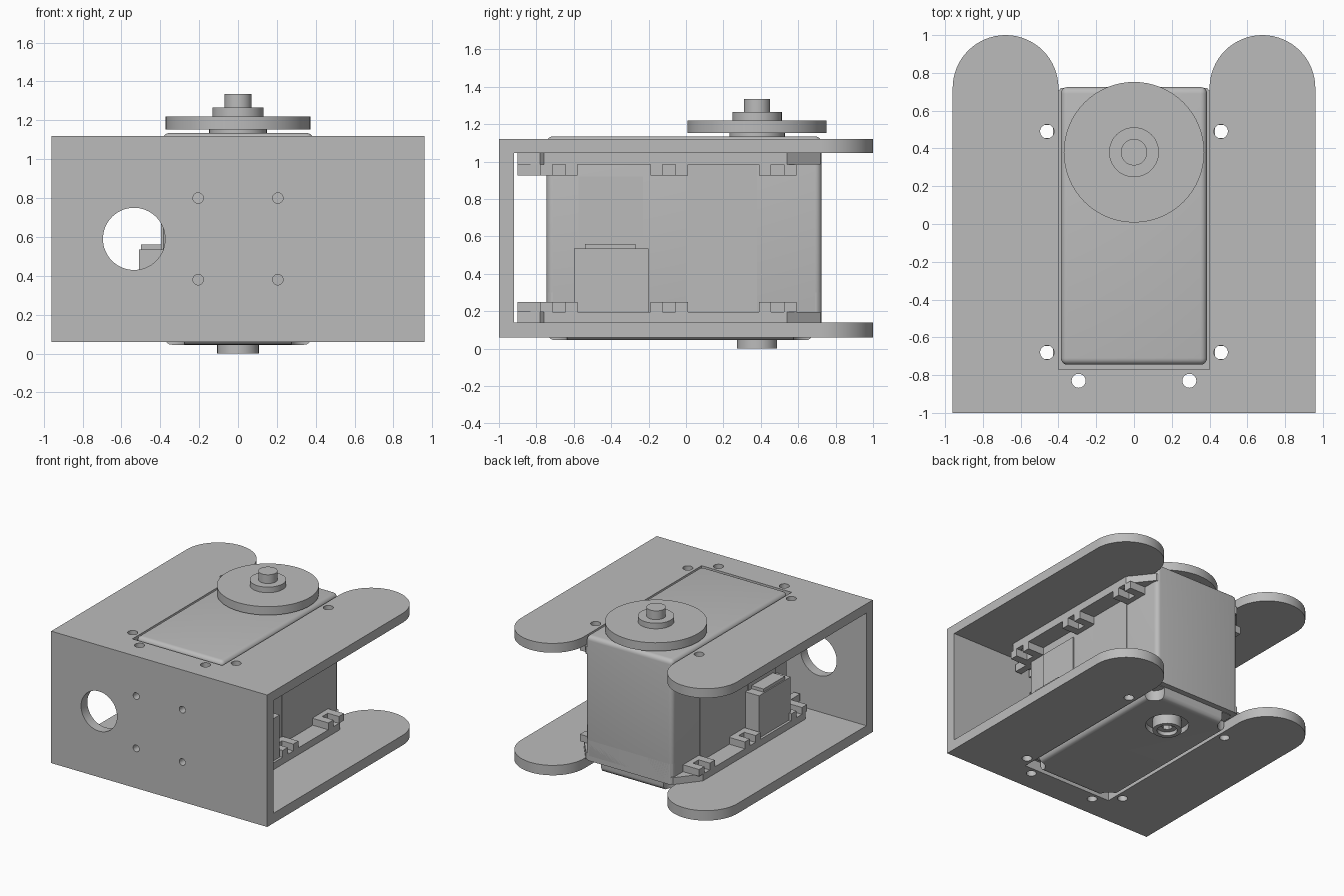
import bpy, bmesh, math
from mathutils import Matrix

cube = bpy.data.objects.get("Cube")
if cube:
    bpy.data.objects.remove(cube, do_unlink=True)

grey = bpy.data.materials.new("plain grey")
grey.use_nodes = True
GREY = (0.5, 0.5, 0.5, 1)
grey.diffuse_color = GREY
grey.node_tree.nodes["Principled BSDF"].inputs["Base Color"].default_value = GREY


def finish(name, bm):
    bmesh.ops.recalc_face_normals(bm, faces=bm.faces)
    mesh = bpy.data.meshes.new(name)
    bm.to_mesh(mesh)
    bm.free()
    obj = bpy.data.objects.new(name, mesh)
    bpy.context.collection.objects.link(obj)
    mesh.materials.append(grey)
    return obj


def box(name, x, y, z, bevel=0, vertical_only=False):
    bm = bmesh.new()
    bmesh.ops.create_cube(bm, size=1)
    for v in bm.verts:
        for i, (lo, hi) in enumerate((x, y, z)):
            v.co[i] = hi if v.co[i] > 0 else lo
    if bevel:
        edges = [e for e in bm.edges if not vertical_only
                 or abs(e.verts[0].co.z - e.verts[1].co.z) > 0.01]
        bmesh.ops.bevel(bm, geom=edges, offset=bevel, segments=5,
                        profile=0.5, affect='EDGES')
    return finish(name, bm)


def cylinder(name, x, y, z, radius, along_y=False, segments=64):
    """Upright cylinder; with along_y the span runs along y and y holds the height."""
    lo, hi = z
    bm = bmesh.new()
    bmesh.ops.create_cone(bm, cap_ends=True, segments=segments,
                          radius1=radius, radius2=radius, depth=hi - lo)
    if along_y:
        bm.transform(Matrix.Rotation(math.pi / 2, 4, 'X'))
        bm.transform(Matrix.Translation((x, (lo + hi) / 2, y)))
    else:
        bm.transform(Matrix.Translation((x, y, (lo + hi) / 2)))
    return finish(name, bm)


def slab(name, outline, z):
    bm = bmesh.new()
    face = bm.faces.new([bm.verts.new((x, y, z[0])) for x, y in outline])
    top = bmesh.ops.extrude_face_region(bm, geom=[face])["geom"]
    for v in top:
        if isinstance(v, bmesh.types.BMVert):
            v.co.z = z[1]
    return finish(name, bm)


def combine(obj, others, operation='DIFFERENCE'):
    for other in others:
        other.hide_render = True
        mod = obj.modifiers.new("bool", 'BOOLEAN')
        mod.operation = operation
        mod.solver = 'EXACT'
        mod.object = other
        bpy.context.view_layer.objects.active = obj
        bpy.ops.object.modifier_apply(modifier=mod.name)
        bpy.data.objects.remove(other, do_unlink=True)


def smooth(obj, angle=35):
    bpy.ops.object.select_all(action='DESELECT')
    obj.select_set(True)
    bpy.context.view_layer.objects.active = obj
    bpy.ops.object.shade_smooth_by_angle(angle=math.radians(angle))


def mirrored(points):
    """Close a half outline by mirroring it across x = 0."""
    return points + [(-x, y) for x, y in reversed(points)]


SCREWS = [(s * x, y) for s in (1, -1)
          for x, y in ((0.46, 0.49), (0.46, -0.68), (0.293, -0.83))]
LEVELS = (("bottom", 0.06, 0.14), ("top", 1.045, 1.12))
AXIS_Y = 0.38


def screw_cutters(z):
    return [cylinder("cutter", x, y, z, 0.037, segments=32) for x, y in SCREWS]


# Bracket: two forked plates with rounded arms
arc = [(0.68 + 0.28 * math.cos(a), 0.72 + 0.28 * math.sin(a))
       for a in (math.pi * i / 32 for i in range(33))]
fork = mirrored([(0.96, -1)] + arc + [(0.40, -0.77)])
for label, lo, hi in LEVELS:
    plate = slab(label + "_forked_plate", fork, (lo, hi))
    combine(plate, screw_cutters((lo - 0.1, hi + 0.1)))
    smooth(plate)

# Bracket front wall with cable hole and mounting holes
wall = box("front_wall", (-0.96, 0.96), (-1, -0.92), (0.06, 1.12))
holes = [cylinder("cutter", -0.535, 0.59, (-1.1, -0.85), 0.16, True)]
holes += [cylinder("cutter", x, z, (-1.1, -0.85), 0.027, True, 24)
          for x in (-0.205, 0.205) for z in (0.38, 0.80)]
combine(wall, holes)
smooth(wall)

# Motor case, with scooped lower corners and a recess around the rear pivot
case = box("motor_case", (-0.387, 0.387), (-0.745, 0.725), (0.14, 1.135), 0.035)
smooth(case)
cap = box("motor_bottom_cap", (-0.38, 0.38), (-0.74, 0.68), (0.045, 0.2), 0.04)
scoops = [cylinder("cutter", x, y, (0, 0.13), 0.085, segments=32)
          for x in (-0.36, 0.36) for y in (-0.72, 0.66)]
scoops.append(cylinder("cutter", 0, AXIS_Y, (0, 0.09), 0.16))
combine(cap, scoops)
smooth(cap)
skirt = box("motor_case_skirt", (-0.387, 0.387), (-0.745, 0.725),
            (0.135, 0.3), 0.035, True)
smooth(skirt)

# Mounting flanges with open screw clips
flange_outline = mirrored([(0.36, -0.9), (0.39, -0.78), (0.53, -0.76),
                           (0.53, 0.54), (0.387, 0.72)])
for label, lo, hi in LEVELS:
    inner, tip = (0.195, 0.25) if label == "bottom" else (0.985, 0.925)
    base = hi if label == "bottom" else lo
    span = (min(base, inner), max(base, inner))
    flange = slab(label + "_flange", flange_outline, span)
    combine(flange, screw_cutters((lo - 0.2, hi + 0.2)))
    smooth(flange)
    clip_z = (min(inner, tip), max(inner, tip))
    for s, side in ((1, "left"), (-1, "right")):
        for i, y in enumerate((-0.68, -0.09, 0.49)):
            u = [(0.38, y - 0.1), (0.53, y - 0.1), (0.53, y - 0.035),
                 (0.43, y - 0.035), (0.43, y + 0.035), (0.53, y + 0.035),
                 (0.53, y + 0.1), (0.38, y + 0.1)]
            slab(f"{label}_{side}_clip_{i + 1}", [(s * a, b) for a, b in u], clip_z)
        u = [(0.19, -0.74), (0.19, -0.9), (0.255, -0.9), (0.255, -0.79),
             (0.33, -0.79), (0.33, -0.9), (0.385, -0.9), (0.385, -0.74)]
        slab(f"{label}_{side}_front_clip", [(s * a, b) for a, b in u], clip_z)

# Side panels and cable guards
for s, side in ((1, "left"), (-1, "right")):
    def across(a, b):
        return tuple(sorted((s * a, s * b)))
    box(side + "_side_panel", across(0.38, 0.392), (0, 0.38), (0.19, 0.99))
    box(side + "_guard_panel", across(0.38, 0.395), (-0.575, -0.23), (0.5, 0.92))
    box(side + "_cable_guard", across(0.38, 0.51), (-0.6, -0.2), (0.19, 0.535))
    box(side + "_guard_cap", across(0.38, 0.50), (-0.54, -0.27), (0.535, 0.56))

# Output shaft, horn disc and hub
for name, radius, z in (("output_collar", 0.148, (1.12, 1.157)),
                        ("horn_disc", 0.372, (1.152, 1.22)),
                        ("horn_hub", 0.132, (1.215, 1.265)),
                        ("output_shaft", 0.07, (1.26, 1.335))):
    smooth(cylinder(name, 0, AXIS_Y, z, radius))

# Rear pivot boss with a hex socket
boss = cylinder("rear_pivot_boss", 0, AXIS_Y, (0, 0.12), 0.107)
combine(boss, [cylinder("cutter", 0, AXIS_Y, (-0.05, 0.03), 0.075),
               cylinder("cutter", 0, AXIS_Y, (-0.05, 0.07), 0.04, segments=6)])
smooth(boss)
